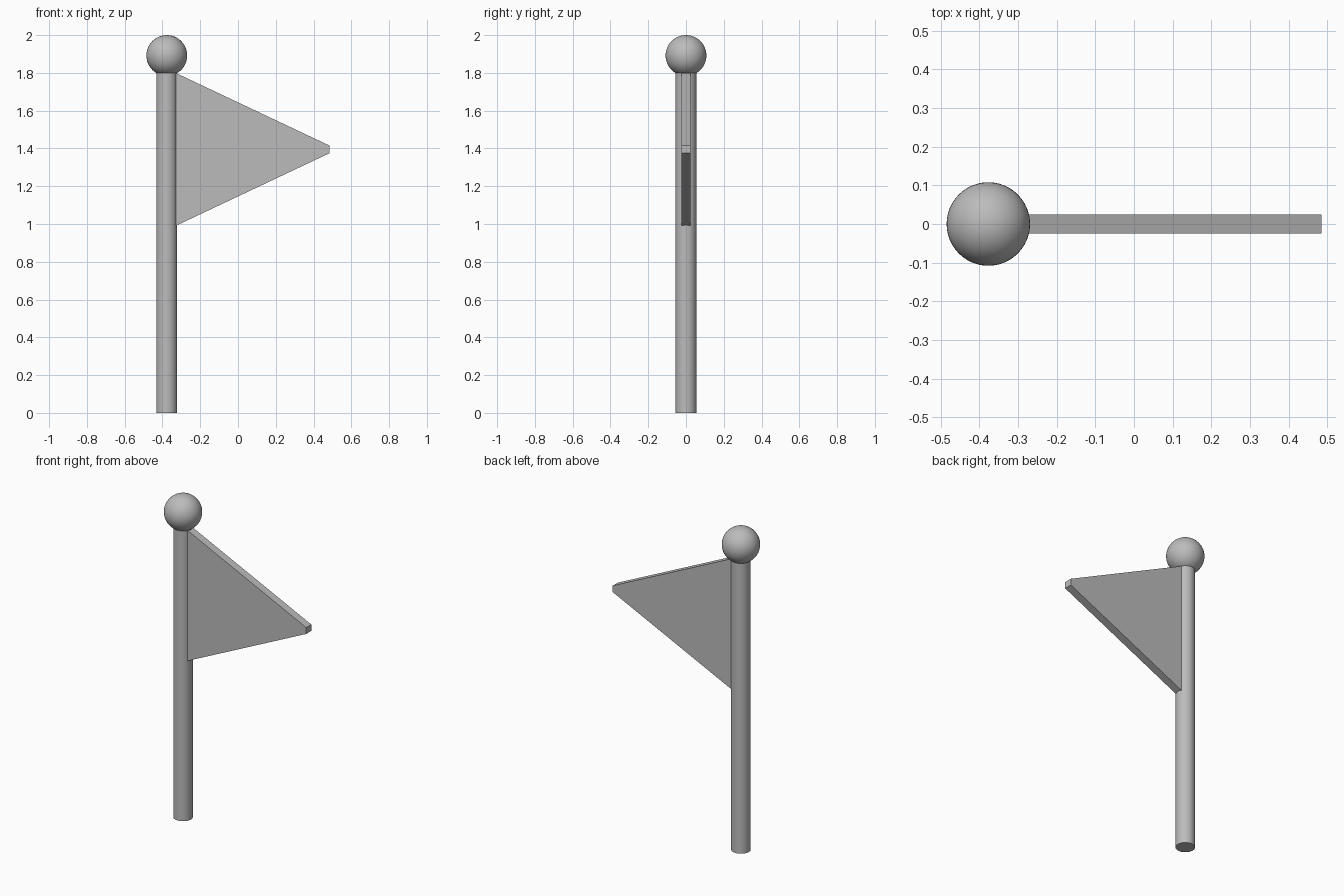
import bpy
import bmesh
import math

cube = bpy.data.objects.get("Cube")
if cube:
    bpy.data.objects.remove(cube, do_unlink=True)

grey = bpy.data.materials.new("plain grey")
grey.use_nodes = True
colour = (0.5, 0.5, 0.5, 1)
grey.diffuse_color = colour
grey.node_tree.nodes["Principled BSDF"].inputs["Base Color"].default_value = colour

POLE_X = -0.377
POLE_R = 0.055
BALL_R = 0.108
POLE_TOP = 1.81


def finish(obj, name):
    obj.name = name
    obj.data.name = name
    obj.data.materials.append(grey)


# Round pole, its top hidden inside the ball
bpy.ops.mesh.primitive_cylinder_add(vertices=48, radius=POLE_R, depth=POLE_TOP,
                                    location=(POLE_X, 0, POLE_TOP / 2))
bpy.ops.object.shade_smooth_by_angle(angle=math.radians(40))
finish(bpy.context.object, "pole")

# Ball finial
bpy.ops.mesh.primitive_uv_sphere_add(segments=48, ring_count=24, radius=BALL_R,
                                     location=(POLE_X, 0, 2 - BALL_R))
bpy.ops.object.shade_smooth()
finish(bpy.context.object, "ball_finial")

# Pennant: tapered profile with a blunt tip, extruded through its thickness
profile = [(-0.33, 0.99), (0.485, 1.375), (0.485, 1.415), (-0.33, 1.8)]
thickness = 0.05
bm = bmesh.new()
face = bm.faces.new([bm.verts.new((x, -thickness / 2, z)) for x, z in profile])
side = bmesh.ops.extrude_face_region(bm, geom=[face])
moved = [g for g in side["geom"] if isinstance(g, bmesh.types.BMVert)]
bmesh.ops.translate(bm, verts=moved, vec=(0, thickness, 0))
bmesh.ops.recalc_face_normals(bm, faces=bm.faces)
mesh = bpy.data.meshes.new("pennant")
bm.to_mesh(mesh)
bm.free()
pennant = bpy.data.objects.new("pennant", mesh)
bpy.context.collection.objects.link(pennant)
finish(pennant, "pennant")
